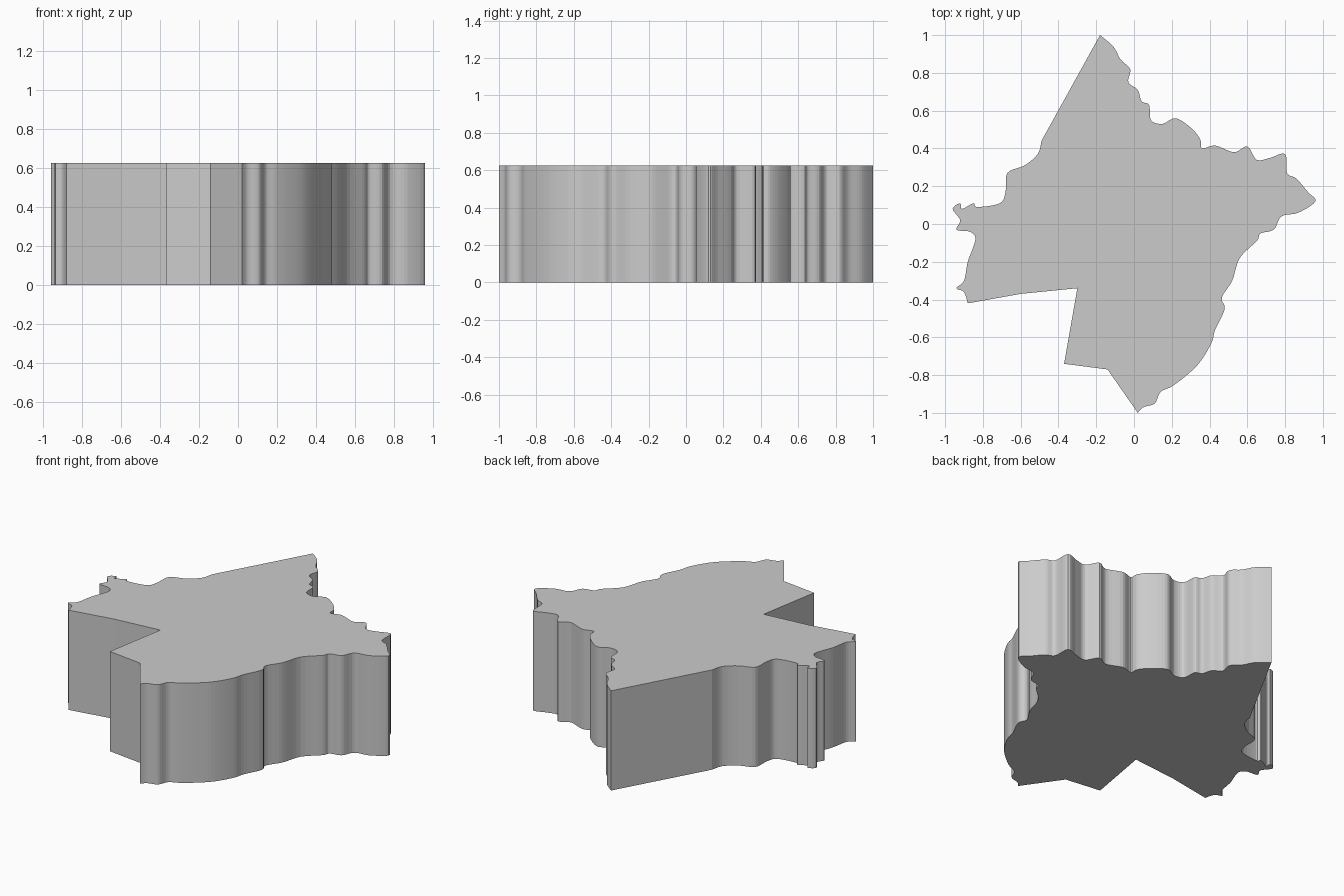
import bpy, bmesh
from mathutils import Vector

if "Cube" in bpy.data.objects:
    bpy.data.objects.remove(bpy.data.objects["Cube"])

HEIGHT = 0.625

# Wavy east edge, from the top point clockwise to the bottom point
east_edge = [(-.18, 1), (-.11, .94), (-.07, .87), (-.02, .82), (-.03, .75), (.02, .71),
             (.04, .65), (.08, .63), (.09, .55), (.15, .53), (.22, .56), (.30, .51),
             (.35, .45), (.36, .40), (.43, .415), (.53, .38), (.60, .41), (.65, .34),
             (.72, .35), (.80, .37), (.81, .27), (.86, .24), (.92, .17), (.96, .12),
             (.87, .06), (.78, .04), (.74, -.03), (.67, -.05), (.65, -.09), (.56, -.18),
             (.52, -.30), (.465, -.39), (.48, -.45), (.43, -.56), (.41, -.63), (.35, -.73),
             (.28, -.80), (.20, -.86), (.14, -.89), (.11, -.95), (.05, -.97), (.02, -1)]
# Straight cut-out on the south-west side
straight_edge = [(-.14, -.77), (-.37, -.74), (-.30, -.34), (-.60, -.37)]
# Wavy west edge, upwards; a straight side closes it to the top point
west_edge = [(-.88, -.42), (-.90, -.36), (-.94, -.34), (-.90, -.30), (-.88, -.20),
             (-.85, -.12), (-.84, -.07), (-.87, -.04), (-.94, -.03), (-.92, .02),
             (-.96, .08), (-.92, .11), (-.91, .08), (-.85, .11), (-.83, .09),
             (-.71, .11), (-.68, .17), (-.67, .27), (-.58, .31), (-.51, .37), (-.49, .44)]


def wavy(points, steps=5):
    """Catmull-Rom curve through the points."""
    p = [Vector(q) for q in points]
    p = [p[0]] + p + [p[-1]]
    out = []
    for a, b, c, d in zip(p, p[1:], p[2:], p[3:]):
        for i in range(steps):
            t = i / steps
            out.append(0.5 * (2 * b + (c - a) * t + (2 * a - 5 * b + 4 * c - d) * t * t
                              + (3 * b - a - 3 * c + d) * t ** 3))
    return out + [p[-1]]


# Slab: outline face extruded upwards
outline = wavy(east_edge) + [Vector(q) for q in straight_edge] + wavy(west_edge)
bm = bmesh.new()
base = bm.faces.new([bm.verts.new((v.x, v.y, 0)) for v in outline])
top = bmesh.ops.extrude_face_region(bm, geom=[base], use_keep_orig=True)
bmesh.ops.translate(bm, vec=(0, 0, HEIGHT),
                    verts=[g for g in top["geom"] if isinstance(g, bmesh.types.BMVert)])
bmesh.ops.recalc_face_normals(bm, faces=bm.faces[:])
mesh = bpy.data.meshes.new("region_slab")
bm.to_mesh(mesh)
bm.free()
slab = bpy.data.objects.new("region_slab", mesh)
bpy.context.collection.objects.link(slab)
